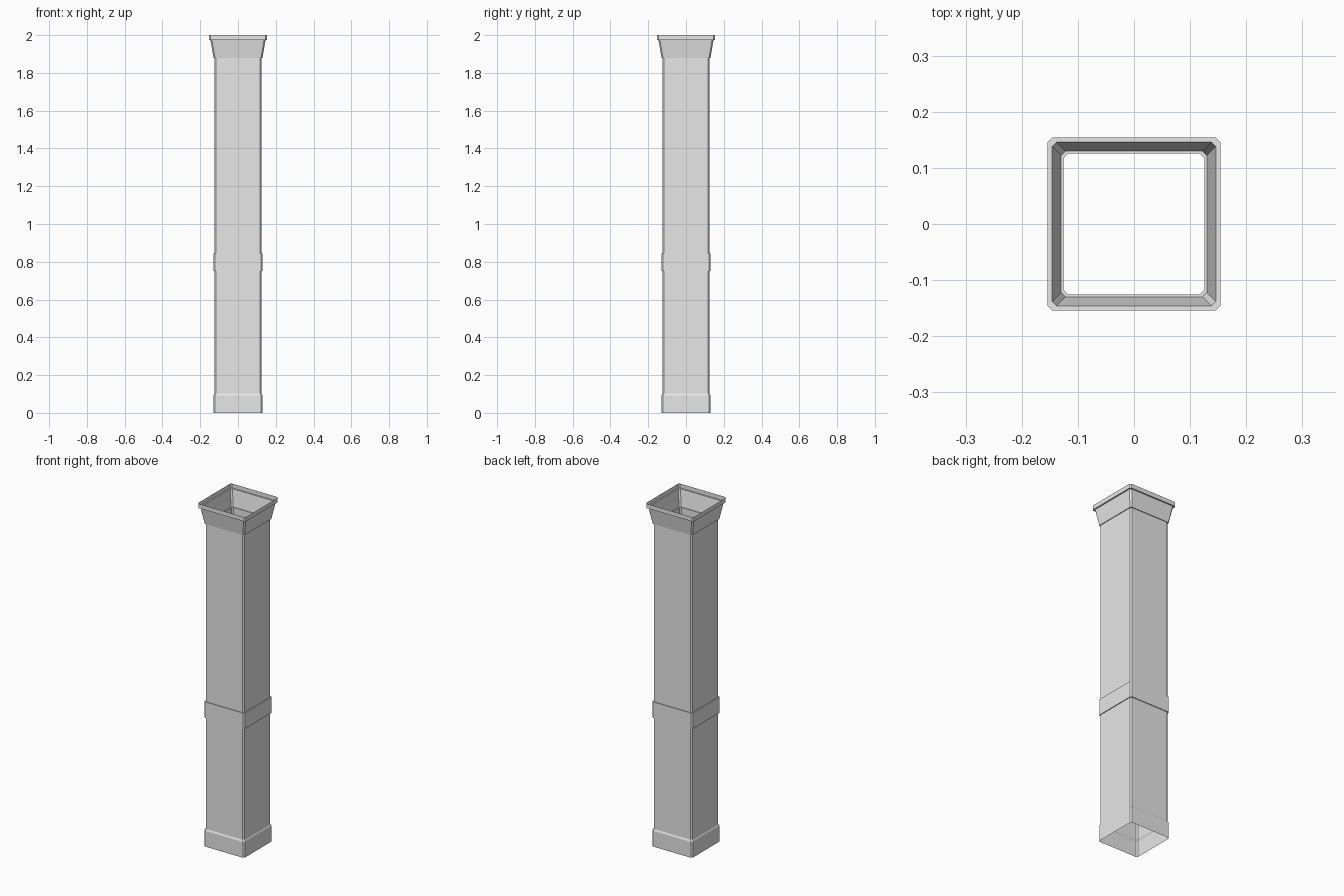
import bpy

cube = bpy.data.objects.get("Cube")
if cube:
    bpy.data.objects.remove(cube, do_unlink=True)

grey = bpy.data.materials.new("light_grey")
grey.use_nodes = True
colour = (0.8, 0.8, 0.8, 1)
grey.diffuse_color = colour
grey.node_tree.nodes["Principled BSDF"].inputs["Base Color"].default_value = colour

SHAFT, TRIM = 0.1255, 0.13      # half widths
CHAMFER = 0.008


def ring(half, z):
    """Square with cut corners, counter-clockwise."""
    c = half - CHAMFER
    return [(half, -c, z), (half, c, z), (c, half, z), (-c, half, z),
            (-half, c, z), (-half, -c, z), (-c, -half, z), (c, -half, z)]


def shell(name, profile):
    """Open, thin-walled part lofted through (half width, height) steps."""
    verts = [v for half, z in profile for v in ring(half, z)]
    faces = []
    for level in range(len(profile) - 1):
        low, high = level * 8, level * 8 + 8
        for i in range(8):
            j = (i + 1) % 8
            faces.append((low + i, low + j, high + j, high + i))
    mesh = bpy.data.meshes.new(name)
    mesh.from_pydata(verts, [], faces)
    mesh.materials.append(grey)
    obj = bpy.data.objects.new(name, mesh)
    bpy.context.collection.objects.link(obj)
    return obj


# Plinth with a sloped upper edge
shell("base", [(TRIM, 0), (TRIM, 0.092), (SHAFT, 0.102)])

# Hollow shaft, split by the raised band
shell("lower_shaft", [(SHAFT, 0.102), (SHAFT, 0.75)])
shell("middle_band", [(SHAFT, 0.75), (TRIM, 0.75), (TRIM, 0.843), (SHAFT, 0.843)])
shell("upper_shaft", [(SHAFT, 0.843), (SHAFT, 1.88)])

# Flared capital with a stepped rim, open at the top
shell("capital", [(SHAFT, 1.88), (TRIM, 1.88), (0.146, 1.975)])
shell("capital_rim", [(0.146, 1.975), (0.154, 1.975), (0.154, 2.0)])
